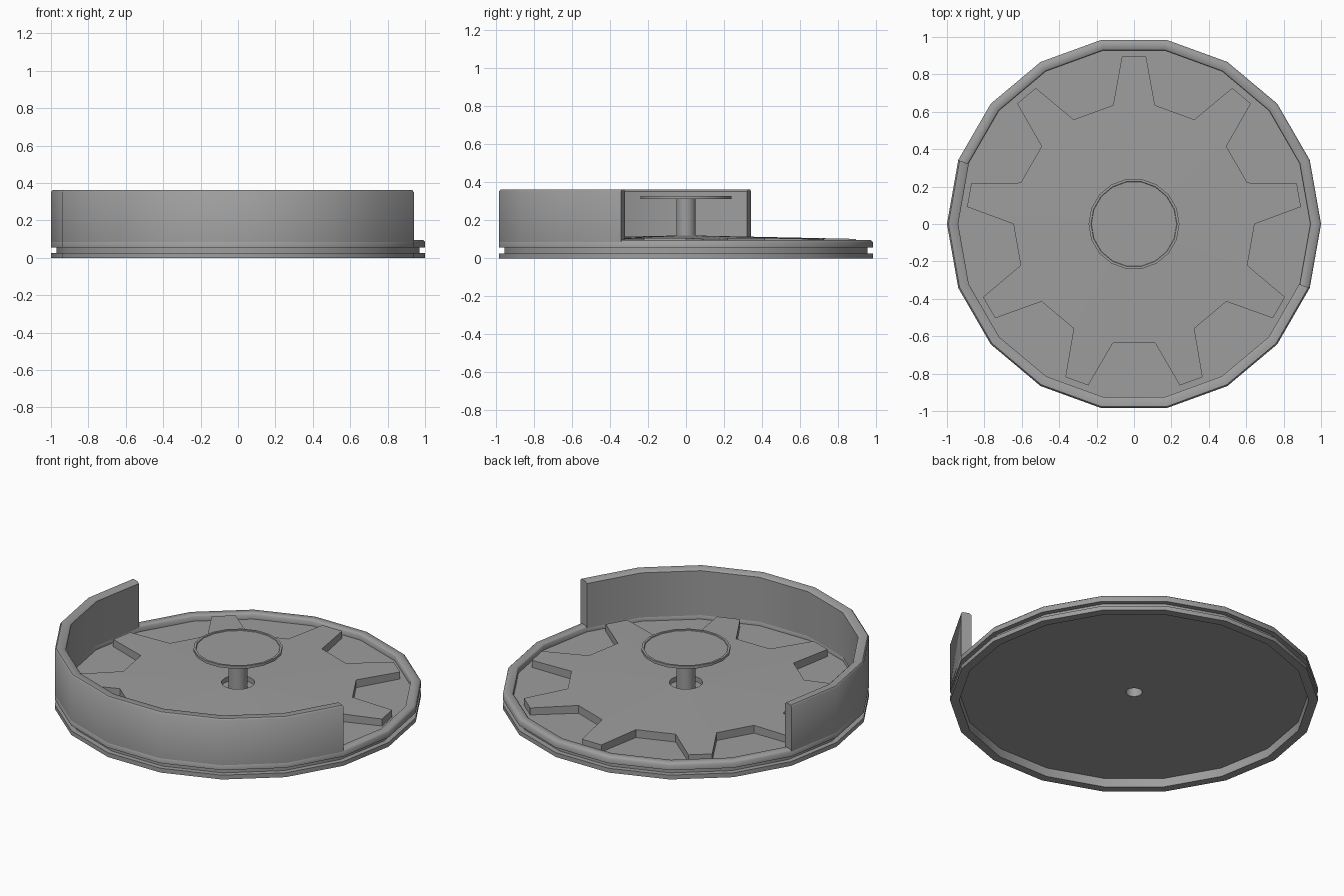
import bpy, bmesh
from math import radians, cos, sin

if "Cube" in bpy.data.objects:
    bpy.data.objects.remove(bpy.data.objects["Cube"])

SEG = 18  # sides of the main round shape
grey = bpy.data.materials.new("dark_grey")
grey.diffuse_color = (.34, .34, .34, 1)
grey.use_nodes = True
grey.node_tree.nodes["Principled BSDF"].inputs["Base Color"].default_value = grey.diffuse_color


def sweep(name, sections, full):
    """Join a row of closed cross-sections given as (angle, [(r, z), ...])."""
    bm = bmesh.new()
    rings = [[bm.verts.new((r * cos(radians(a)), r * sin(radians(a)), z)) for r, z in prof]
             for a, prof in sections]
    n = len(rings[0])
    pairs = list(zip(rings, rings[1:])) + ([(rings[-1], rings[0])] if full else [])
    for p, q in pairs:
        for i in range(n):
            j = (i + 1) % n
            bm.faces.new((p[i], p[j], q[j], q[i]))
    if not full:
        bm.faces.new(rings[0])
        bm.faces.new(rings[-1])
    # merge points that meet on the axis
    bmesh.ops.remove_doubles(bm, verts=bm.verts, dist=1e-5)
    bmesh.ops.recalc_face_normals(bm, faces=bm.faces)
    mesh = bpy.data.meshes.new(name)
    bm.to_mesh(mesh)
    bm.free()
    mesh.materials.append(grey)
    ob = bpy.data.objects.new(name, mesh)
    bpy.context.collection.objects.link(ob)
    bpy.ops.object.select_all(action='DESELECT')
    ob.select_set(True)
    bpy.context.view_layer.objects.active = ob
    bpy.ops.object.shade_smooth_by_angle(angle=radians(46))


def lathe(name, prof):
    sweep(name, [(360 * i / SEG, prof) for i in range(SEG)], True)


# Grooved base ring with a recessed floor and a centre hole
lathe("base_tray", [(1, 0), (1, .026), (.97, .026), (.97, .056), (1, .056), (1, .085),
                    (.99, .095), (.95, .095), (.943, .088), (.943, .06),
                    (.045, .06), (.045, .053), (.95, .053), (.95, 0)])

# Half-round wall along the front
wall = [(1, .085), (1, .352), (.992, .361), (.95, .361), (.94, .352), (.94, .085)]
sweep("curved_wall", [(a, wall) for a in range(160, 341, 20)], False)

# Nine-toothed wheel with a slightly conical top and a shallow centre well
gear = []
for k in range(9):
    c = 90 + 40 * k
    for off, r in ((-10, .645), (-4.15, .897), (4.15, .897), (10, .645)):
        gear.append((c + off, [(.05, .058), (r, .058), (r, .12 - .02 * r),
                               (.09, .119), (.09, .09), (.05, .09)]))
sweep("toothed_wheel", gear, True)

# Hollow post
lathe("centre_post", [(.052, .053), (.052, .315), (.045, .315), (.045, .053)])

# Thin cap disc with a slightly sunken top
lathe("cap_disc", [(0, .312), (.243, .312), (.243, .328), (.23, .328), (.228, .323), (0, .323)])
